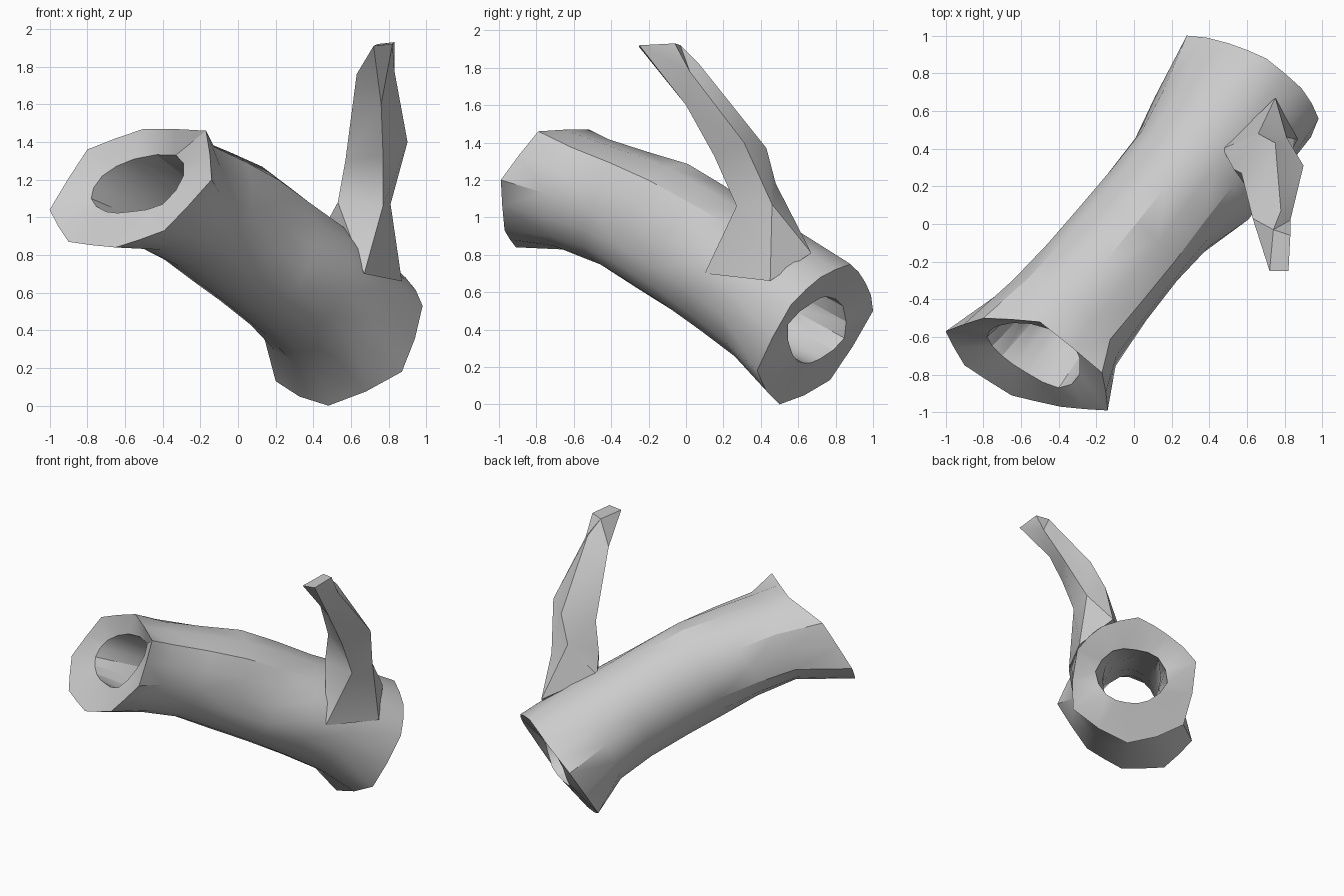
import bpy
import bmesh
import math
import random
from mathutils import Vector

random.seed(4)

default_cube = bpy.data.objects.get("Cube")
if default_cube:
    bpy.data.objects.remove(default_cube, do_unlink=True)

wood = bpy.data.materials.new("plain_grey")
wood.use_nodes = True
wood.diffuse_color = (0.6, 0.6, 0.6, 1)
wood.node_tree.nodes["Principled BSDF"].inputs["Base Color"].default_value = (0.6, 0.6, 0.6, 1)

# Log axis and its cross-section directions
AXIS = Vector((0.57, 0.74, -0.36)).normalized()
SIDE = AXIS.cross(Vector((0, 0, 1))).normalized()
UP = SIDE.cross(AXIS)


def ring(centre, radii, jitter):
    """Loop around the log axis with one radius per eighth of a turn."""
    points = []
    for i, radius in enumerate(radii):
        angle = math.radians(8) + math.tau * i / len(radii)
        radius *= 1 + random.uniform(-jitter, jitter)
        points.append(centre + SIDE * math.cos(angle) * radius
                      + UP * math.sin(angle) * radius
                      + AXIS * random.uniform(-.02, .02))
    return rounded(points)


def rounded(corners, bulge=0.0625):
    """Double a closed loop's points, bulging the new ones gently outward."""
    pts = [Vector(c) for c in corners]
    n = len(pts)
    out = []
    for i, p in enumerate(pts):
        q, before, after = pts[(i + 1) % n], pts[i - 1], pts[(i + 2) % n]
        out += [p, (p + q) * (0.5 + bulge) - (before + after) * bulge]
    return out


def loft(name, rings, closed=False, capped=False, smooth=30):
    """Skin a run of equal rings; closed joins the last ring to the first."""
    bm = bmesh.new()
    loops = [[bm.verts.new(p) for p in r] for r in rings]
    pairs = list(zip(loops, loops[1:]))
    if closed:
        pairs.append((loops[-1], loops[0]))
    for a, b in pairs:
        n = len(a)
        for i in range(n):
            j = (i + 1) % n
            bm.faces.new((a[i], a[j], b[j], b[i]))
    if capped:
        bm.faces.new(loops[0])
        bm.faces.new(loops[-1])
    bmesh.ops.triangulate(bm, faces=bm.faces[:])
    bmesh.ops.recalc_face_normals(bm, faces=bm.faces[:])
    mesh = bpy.data.meshes.new(name)
    bm.to_mesh(mesh)
    bm.free()
    mesh.materials.append(wood)
    obj = bpy.data.objects.new(name, mesh)
    bpy.context.collection.objects.link(obj)
    bpy.ops.object.select_all(action="DESELECT")
    obj.select_set(True)
    bpy.context.view_layer.objects.active = obj
    bpy.ops.object.shade_smooth_by_angle(angle=math.radians(smooth))
    return obj


# Broken outer rims at the two ends, and the ragged mouth of the hollow
front_rim = rounded([
    (-.14, -.99, 1.2), (-.17, -.79, 1.46), (-.5, -.52, 1.47), (-.8, -.5, 1.36),
    (-1, -.57, 1.04), (-.9, -.75, .87), (-.65, -.91, .84), (-.39, -.97, .93)], .01)
back_rim = rounded([
    (.98, .56, .53), (.89, .72, .68), (.7, .88, .75), (.5, .96, .65),
    (.28, 1, .5), (.2, .77, .13), (.48, .5, 0), (.87, .38, .18)], .03)
front_mouth = rounded([
    (-.29, -.8, 1.22), (-.33, -.62, 1.33), (-.55, -.53, 1.31), (-.72, -.54, 1.22),
    (-.78, -.6, 1.1), (-.7, -.7, 1.03), (-.57, -.79, 1.03), (-.4, -.87, 1.07)])

# Bark: bowed tube, pinched below the front end and swelling at the back
front = Vector((-.55, -.75, 1.15))
back = Vector((.6, .7, .4))


def spine(t, bow):
    return front.lerp(back, t) + Vector((.04, 0, .08)) * bow * math.sin(math.pi * t)


bark_radii = {
    .14: (.35, .39, .37, .38, .37, .29, .28, .31),
    .28: (.31, .38, .38, .37, .355, .3, .28, .29),
    .42: (.3, .38, .4, .37, .35, .33, .32, .31),
    .56: (.33, .37, .39, .36, .345, .34, .34, .34),
    .7: (.4, .38, .37, .36, .345, .35, .35, .37),
    .84: (.41, .39, .39, .38, .39, .36, .37, .39),
}
bark = [ring(spine(t, 1), radii, .015) for t, radii in bark_radii.items()]

# Hollow: rough, nearly straight tunnel running back to the front
tunnel = [ring(spine(t, .15), [.21] * 8, .08) for t in (.8, .6, .4, .2)]
back_mouth = ring(back + Vector((.01, 0, -.01)),
                  (.24, .21, .19, .22, .24, .21, .18, .21), .05)
loft("hollow_log", [front_rim, *bark, back_rim, back_mouth, *tunnel, front_mouth],
     closed=True)

# Branch stub: left, front, right and back corner of each section
branch = [
    [(.47, .4, .97), (.67, .1, .7), (.87, .45, .66), (.75, .67, .81)],
    [(.53, .29, 1.08), (.77, .27, 1.06), (.81, .46, 1.07), (.66, .48, 1.18)],
    [(.57, .27, 1.3), (.77, .15, 1.33), (.9, .31, 1.4), (.75, .43, 1.37)],
    [(.63, .03, 1.76), (.76, 0, 1.6), (.83, .02, 1.78), (.78, .07, 1.82)],
    [(.72, -.25, 1.91), (.82, -.25, 1.92), (.83, -.06, 1.93), (.74, -.03, 1.92)],
]
loft("branch_stub", branch, capped=True, smooth=35)
